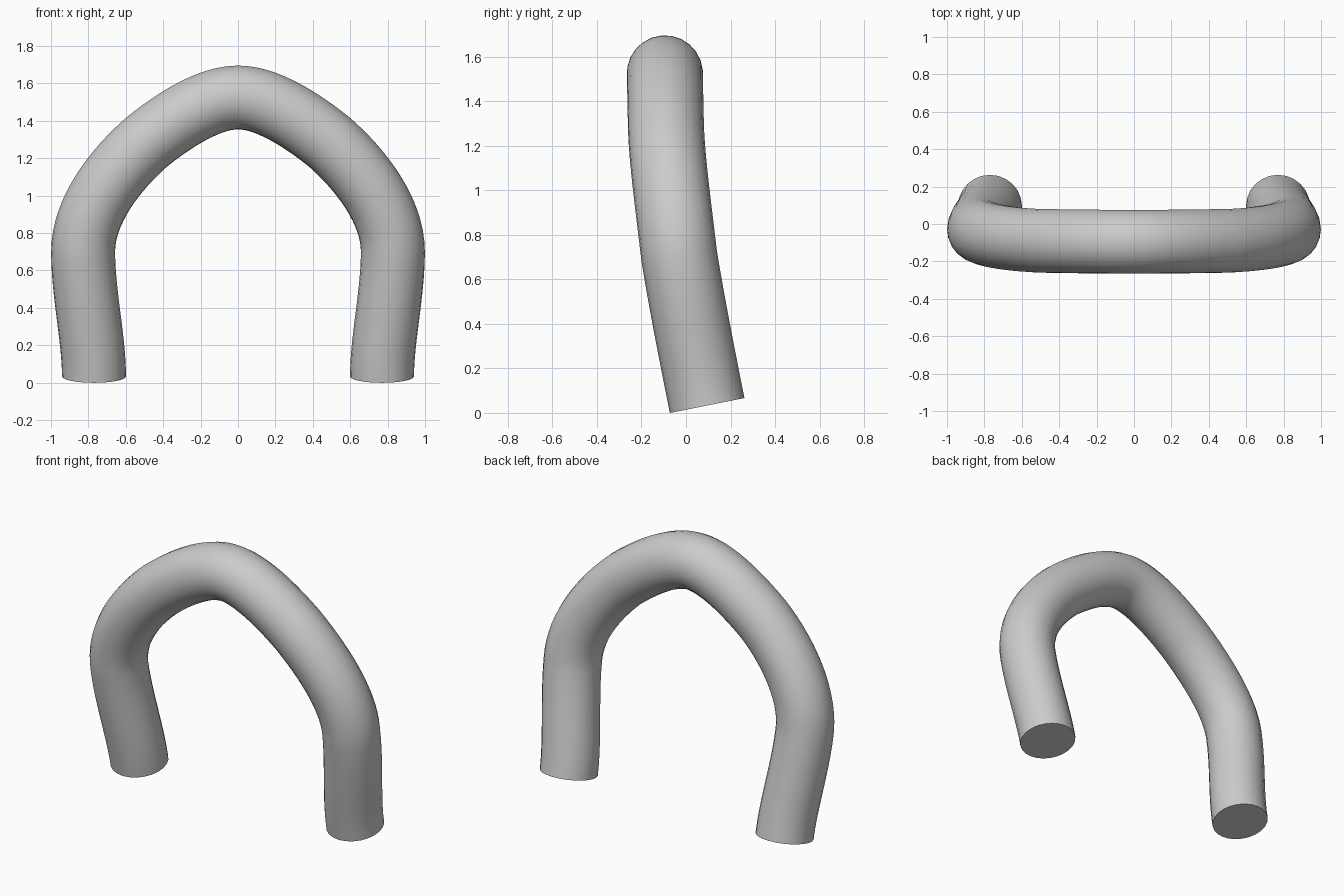
import bpy
from mathutils import Vector

if "Cube" in bpy.data.objects:
    bpy.data.objects.remove(bpy.data.objects["Cube"])

# Right half of the centre line: (point, handle toward the foot, handle toward the apex)
half = [
    ((0.77, 0.095, 0.033), (0, 0.04, -0.2), (0, -0.04, 0.2)),
    ((0.828, -0.03, 0.7), (0, 0.036, -0.22), (0, -0.026, 0.22)),
    ((0.49, -0.09, 1.285), (0.165, 0.004, -0.145), (-0.155, -0.003, 0.125)),
]
apex = ((0, -0.095, 1.525), (0.15, 0, 0), (-0.15, 0, 0))


def mirror(v):
    return (-v[0], v[1], v[2])


knots = half + [apex] + [(mirror(p), mirror(b), mirror(a)) for p, a, b in reversed(half)]

# Round tube swept along the arch
curve = bpy.data.curves.new("arched_tube", 'CURVE')
curve.dimensions = '3D'
curve.resolution_u = 16
curve.bevel_depth = 0.171
curve.bevel_resolution = 10
curve.use_fill_caps = True
spline = curve.splines.new('BEZIER')
spline.bezier_points.add(len(knots) - 1)
for bp, (p, a, b) in zip(spline.bezier_points, knots):
    bp.handle_left_type = bp.handle_right_type = 'FREE'
    bp.co = p
    bp.handle_left = Vector(p) + Vector(a)
    bp.handle_right = Vector(p) + Vector(b)

tube = bpy.data.objects.new("arched_tube", curve)
bpy.context.collection.objects.link(tube)
bpy.context.view_layer.objects.active = tube
tube.select_set(True)
bpy.ops.object.convert(target='MESH')

# Smooth sides, crisp end caps
bpy.ops.object.shade_smooth_by_angle(angle=0.7)
